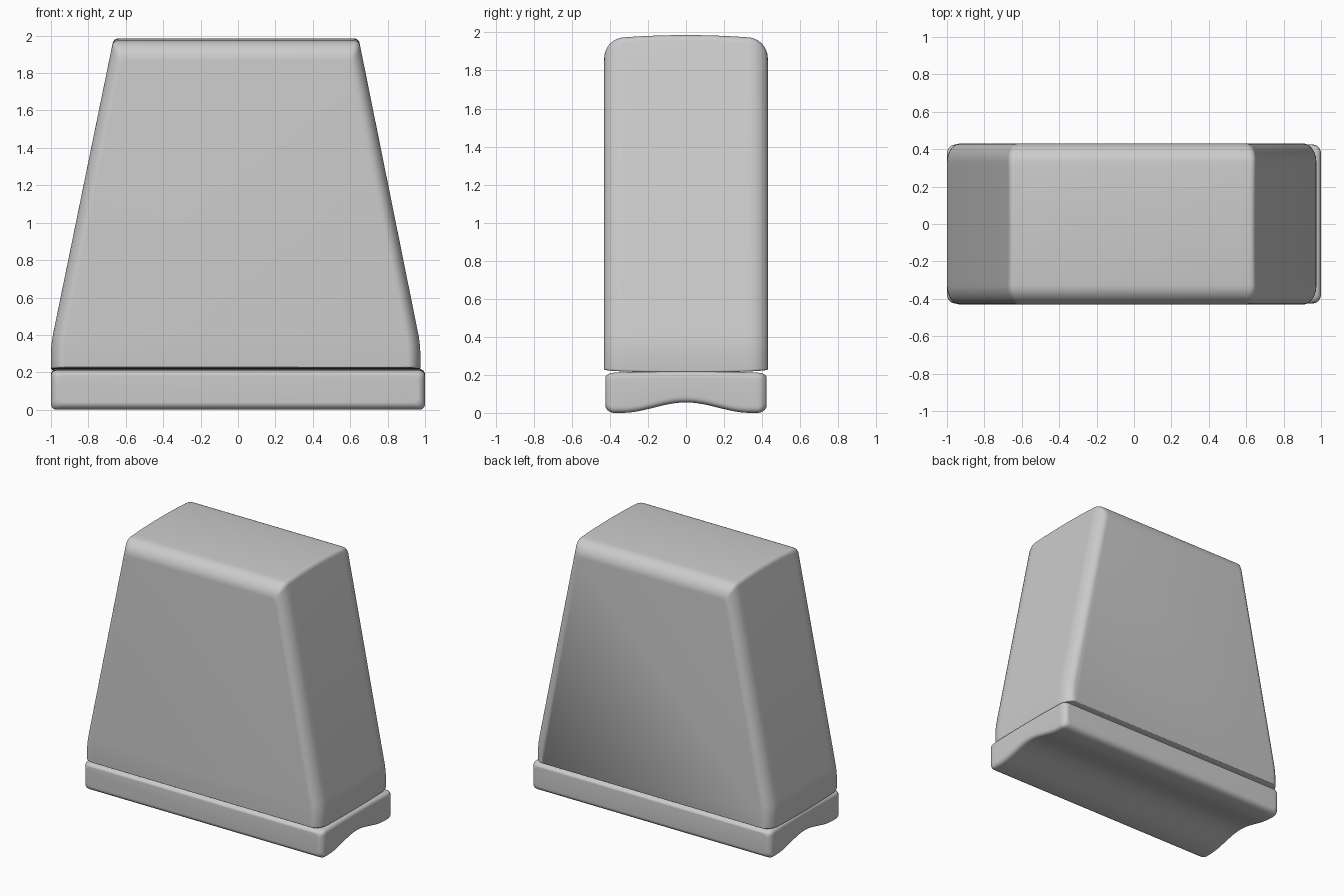
import bpy, bmesh, math
from mathutils import Vector

if "Cube" in bpy.data.objects:
    bpy.data.objects.remove(bpy.data.objects["Cube"])


def round_poly(corners, steps=6):
    """Round each (x, z, radius) corner with a short curve."""
    out = []
    n = len(corners)
    for i, (x, z, r) in enumerate(corners):
        p = Vector((x, z))
        a = (Vector(corners[i - 1][:2]) - p).normalized() * r
        b = (Vector(corners[(i + 1) % n][:2]) - p).normalized() * r
        for k in range(steps + 1):
            t = k / steps
            out.append(p + a * (1 - t) ** 2 + b * t ** 2)
    return out


def y_rows(half, r, arc=10, flat=24):
    """Positions across the depth, crowded at the rounded edges, with corner drop 0..1."""
    inner = half - r
    edge = [(inner + r * math.sin(math.pi / 2 * k / arc),
             1 - math.cos(math.pi / 2 * k / arc)) for k in range(1, arc + 1)]
    mid = [(-inner + 2 * inner * k / flat, 0) for k in range(flat + 1)]
    return [(-y, d) for y, d in reversed(edge)] + mid + edge


def loft(name, rows, profile):
    """Skin front profiles along y and close both ends."""
    bm = bmesh.new()
    rings = [[bm.verts.new((p.x, y, p.y)) for p in round_poly(profile(y, d))]
             for y, d in rows]
    n = len(rings[0])
    for a, b in zip(rings, rings[1:]):
        for i in range(n):
            j = (i + 1) % n
            bm.faces.new((a[i], a[j], b[j], b[i]))
    bm.faces.new(rings[0])
    bm.faces.new(rings[-1])
    bmesh.ops.recalc_face_normals(bm, faces=bm.faces)
    mesh = bpy.data.meshes.new(name)
    bm.to_mesh(mesh)
    bm.free()
    ob = bpy.data.objects.new(name, mesh)
    bpy.context.collection.objects.link(ob)
    bpy.ops.object.select_all(action='DESELECT')
    ob.select_set(True)
    bpy.context.view_layer.objects.active = ob
    bpy.ops.object.shade_smooth_by_angle(angle=math.radians(50))
    return ob


# Tapered body with a crowned top
def body_profile(y, d):
    top = 1.986 - 0.012 * (y / 0.33) ** 2 - 0.1 * d
    bottom = 0.212 + 0.01 * (y / 0.43) ** 2 + 0.006 * d
    inset = 0.07 * d
    f = (top - 0.35) / 1.635
    left = -1 + 0.335 * f + inset
    right = 0.975 - 0.33 * f - inset
    return [(-1 + inset, bottom, 0.012), (0.975 - inset, bottom, 0.012),
            (0.975 - inset, 0.35, 0.06), (right, top, 0.03),
            (left, top, 0.03), (-1 + inset, 0.35, 0.06)]


# Base plinth with an arched underside
def base_profile(y, d):
    arch = 0.055 * (0.5 + 0.5 * math.cos(math.pi * min(abs(y) / 0.34, 1)))
    bottom = arch + 0.04 * d
    top = 0.218 - 0.008 * (y / 0.42) ** 2 - 0.025 * d
    inset = 0.04 * d
    return [(-1 + inset, bottom, 0.035), (1 - inset, bottom, 0.035),
            (1 - inset, top, 0.035), (-1 + inset, top, 0.035)]


loft("tapered_body", y_rows(0.43, 0.1), body_profile)
loft("base_plinth", y_rows(0.424, 0.05), base_profile)
